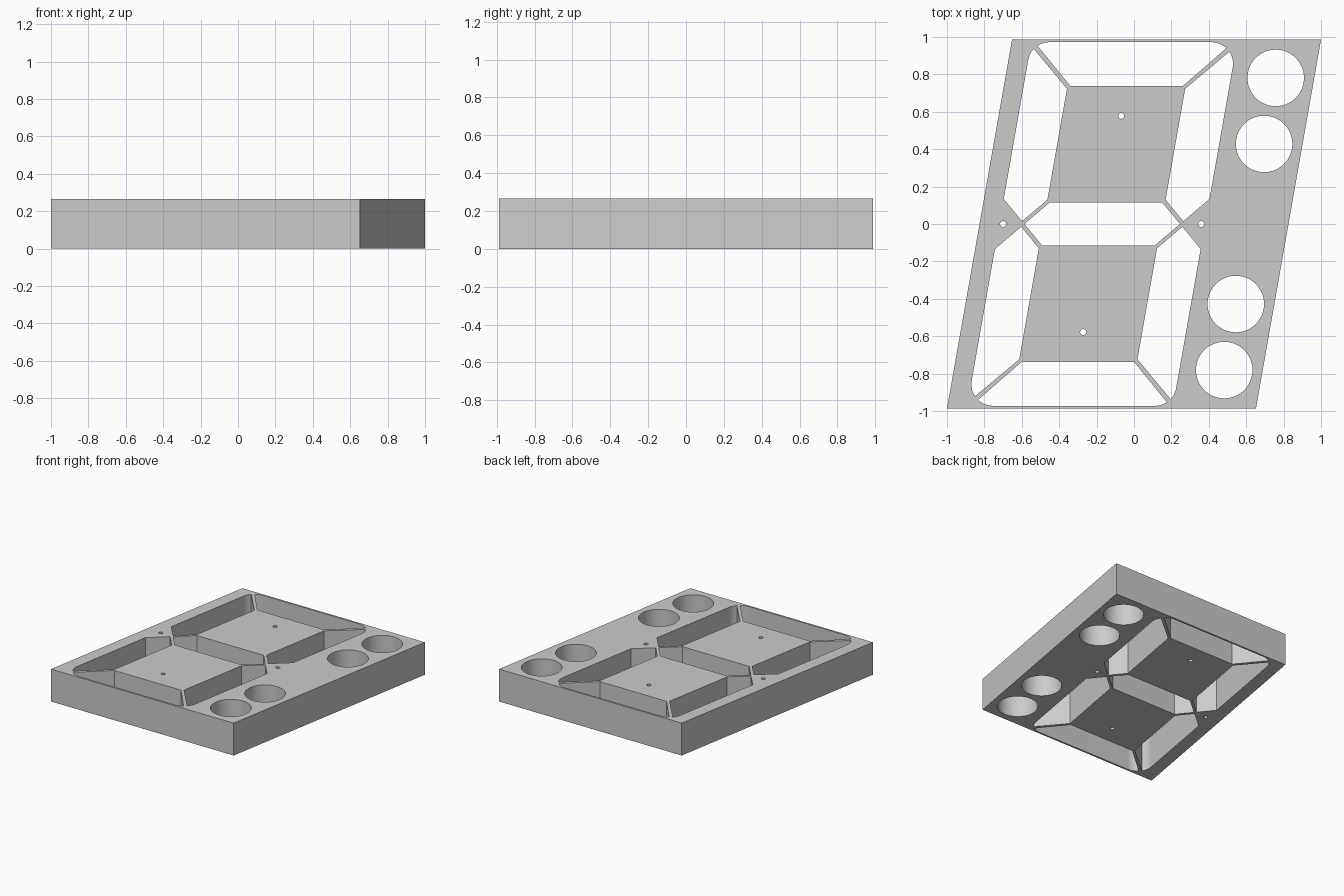
import bpy, bmesh, math

cube = bpy.data.objects.get("Cube")
if cube:
    bpy.data.objects.remove(cube, do_unlink=True)

SLANT = math.tan(math.radians(10))
THICK = 0.265
PLATE_U, PLATE_Y = 0.826, 0.987        # plate half sizes before slanting
CENTRE = -0.17                         # middle of the digit
OUT_U, OUT_Y = 0.55, 0.972             # digit outer half sizes
IN_U, IN_LOW, IN_HIGH = 0.316, 0.115, 0.738   # island limits
MID_U = IN_U + IN_LOW                  # where the middle webs cross
GAP = 0.015                            # half width of the webs
FILLET = 0.115


def slant(points, shift=0.0):
    return [(u + shift + SLANT * y, y) for u, y in points]


def circle(u, y, radius, count):
    cx = u + SLANT * y
    return [(cx + radius * math.cos(math.tau * i / count),
             y + radius * math.sin(math.tau * i / count)) for i in range(count)]


def fillet(side):
    """Round upper corner of the digit, ordered from side edge to top edge."""
    lean = math.radians(10)
    # distance from the slanted edge to the arc centre is one radius
    cy = OUT_Y - FILLET
    cx = side * OUT_U + SLANT * cy - side * FILLET / math.cos(lean)
    start = -lean if side > 0 else math.pi - lean
    arc = []
    for i in range(49):
        a = start + (math.pi / 2 - start) * i / 48
        x, y = cx + FILLET * math.cos(a), cy + FILLET * math.sin(a)
        arc.append((x - SLANT * y, y))
    return arc


def side_segment(side):
    diagonal = IN_HIGH - IN_U - GAP
    arc = [p for p in fillet(side) if p[1] - side * p[0] < diagonal]
    return [(side * IN_U, IN_HIGH - GAP), (side * IN_U, IN_LOW + GAP),
            (side * MID_U, GAP),
            (side * OUT_U, OUT_U - MID_U + GAP)] + arc


def top_segment():
    diagonal = IN_HIGH - IN_U + GAP
    left, right = [[p for p in fillet(s) if p[1] - s * p[0] > diagonal]
                   for s in (-1, 1)]
    return ([(-IN_U + GAP, IN_HIGH)] + left + right[::-1]
            + [(IN_U - GAP, IN_HIGH)])


# Segment openings: the lower half is the upper half turned half way round
upper = [top_segment(), side_segment(-1), side_segment(1)]
lower = [[(-u, -y) for u, y in seg] for seg in upper]
half = MID_U - GAP
corner = IN_U - GAP
middle = [(-half, 0), (-corner, IN_LOW), (corner, IN_LOW),
          (half, 0), (corner, -IN_LOW), (-corner, -IN_LOW)]
outlines = [slant(seg, CENTRE) for seg in upper + lower + [middle]]

# Slanted plate edge
outlines.append(slant([(-PLATE_U, -PLATE_Y), (PLATE_U, -PLATE_Y),
                       (PLATE_U, PLATE_Y), (-PLATE_U, PLATE_Y)]))

# Large round openings and small pin holes
for y in (0.781, 0.428, -0.428, -0.781):
    outlines.append(circle(0.62, y, 0.151, 64))
for du, y in ((0, 0.578), (0, -0.578), (-0.53, 0), (0.53, 0)):
    outlines.append(circle(CENTRE + du, y, 0.016, 24))

# Filled, extruded profile
profile = bpy.data.curves.new("plate_profile", "CURVE")
profile.dimensions = "2D"
profile.fill_mode = "BOTH"
profile.extrude = THICK / 2
for points in outlines:
    spline = profile.splines.new("POLY")
    spline.points.add(len(points) - 1)
    for point, (x, y) in zip(spline.points, points):
        point.co = (x, y, 0, 1)
    spline.use_cyclic_u = True

plate = bpy.data.objects.new("segment_display_plate", profile)
bpy.context.collection.objects.link(plate)
bpy.ops.object.select_all(action="DESELECT")
bpy.context.view_layer.objects.active = plate
plate.select_set(True)
bpy.ops.object.convert(target="MESH")
plate = bpy.context.object

# Weld walls to faces and stand the plate on the ground
bm = bmesh.new()
bm.from_mesh(plate.data)
bmesh.ops.remove_doubles(bm, verts=bm.verts, dist=0.00005)
bmesh.ops.translate(bm, verts=bm.verts, vec=(0, 0, THICK / 2))
bmesh.ops.recalc_face_normals(bm, faces=bm.faces)
bm.to_mesh(plate.data)
bm.free()

# Plain grey finish
grey = bpy.data.materials.new("plain_grey")
grey.use_nodes = True
colour = (0.6, 0.6, 0.6, 1)
grey.diffuse_color = colour
grey.node_tree.nodes["Principled BSDF"].inputs["Base Color"].default_value = colour
plate.data.materials.clear()
plate.data.materials.append(grey)
bpy.ops.object.shade_smooth_by_angle(angle=math.radians(30))
